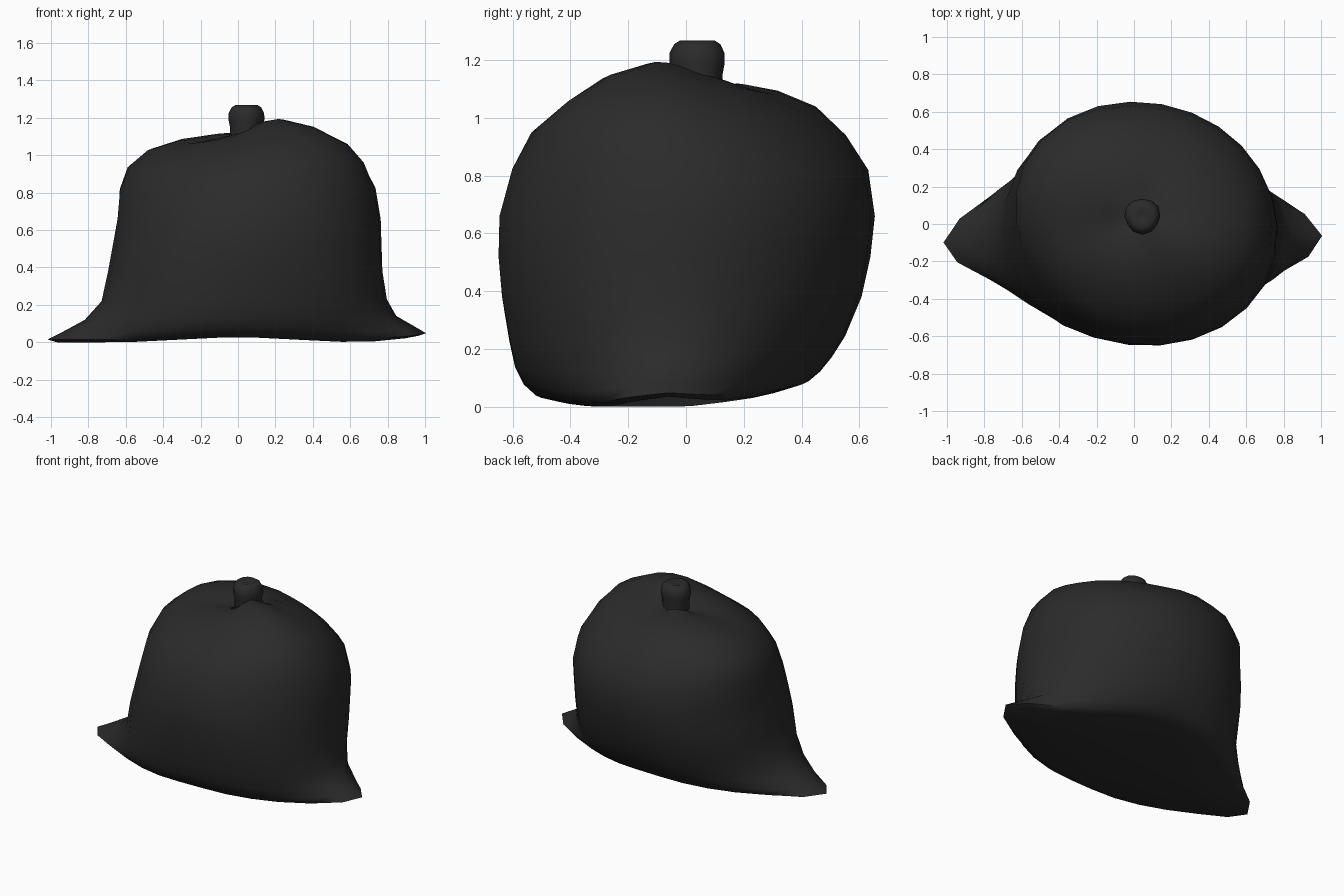
import bpy, bmesh, math

if "Cube" in bpy.data.objects:
    bpy.data.objects.remove(bpy.data.objects["Cube"])

mat = bpy.data.materials.new("black plastic")
mat.diffuse_color = (0.024, 0.024, 0.024, 1)
mat.use_nodes = True
mat.node_tree.nodes["Principled BSDF"].inputs["Base Color"].default_value = mat.diffuse_color
N = 26


def loft(name, rings, floor_centre=None):
    """Skin closed rings of points, closing the start with a face or a fan."""
    bm = bmesh.new()
    loops = [[bm.verts.new(p) for p in r] for r in rings]
    n = len(loops[0])
    for a, b in zip(loops, loops[1:]):
        for i in range(n):
            j = (i + 1) % n
            bm.faces.new((a[i], a[j], b[j], b[i]))
    if floor_centre:
        c = bm.verts.new(floor_centre)
        for i in range(n):
            bm.faces.new((c, loops[0][(i + 1) % n], loops[0][i]))
    else:
        bm.faces.new(loops[0][::-1])
    bm.faces.new(loops[-1])
    bmesh.ops.recalc_face_normals(bm, faces=bm.faces)
    me = bpy.data.meshes.new(name)
    bm.to_mesh(me)
    bm.free()
    ob = bpy.data.objects.new(name, me)
    bpy.context.collection.objects.link(ob)
    me.materials.append(mat)
    bpy.ops.object.select_all(action='DESELECT')
    ob.select_set(True)
    bpy.context.view_layer.objects.active = ob
    bpy.ops.object.shade_smooth_by_angle(angle=math.radians(60))
    return ob


def clamp(v):
    return min(1, max(0, v))


def bag_ring(z, x0, x1, y0, y1, ear):
    """Egg-shaped section with pointed corners; floor and top are warped."""
    pts = []
    cx, cy = (x0 + x1) / 2, (y0 + y1) / 2
    low, high, crown = clamp(1 - z / 0.3), clamp((z - 0.75) / 0.3), clamp((z - 1.06) / 0.06)
    base = clamp(1.5 - z / 0.5)
    for i in range(N):
        a = 2 * math.pi * i / N
        c, s = math.cos(a), math.sin(a)
        diag = math.cos(2 * (a - math.radians(135)))
        # upper part stretched along one diagonal, plus bulging flanks
        r = 1 + (0.02 + 0.08 * high) * diag * clamp(z / 0.5)
        for deg, amount in ((222, 0.085 * base), (325, 0.05 * base), (138, 0.05)):
            r += amount * max(0, math.cos(a - math.radians(deg))) ** 4
        tip = abs(c) ** 8
        x = cx + (x1 - x0) / 2 * c * r + math.copysign(ear * tip, c)
        y = cy + (y1 - y0) / 2 * s * r + (-0.06 if c > 0 else -0.18) * ear * tip
        dz = low * (0.03 * max(0, 1 - abs(x) / 0.6) + 0.12 * max(0, y))
        if c > 0:
            dz += low * 0.035 * tip ** 2
        dz += high * (0.03 * (x - 0.05) - 0.01 * y + 0.03 * max(diag, -0.3))
        dz += crown * 0.035 * math.cos(a + math.radians(22))
        pts.append((x, y, z + dz))
    return pts


# z, left, right, front, back, corner length
profile = [
    (0.000, -0.66, 0.67, -0.45, 0.36, 0.28),
    (0.015, -0.69, 0.69, -0.51, 0.42, 0.30),
    (0.055, -0.69, 0.71, -0.55, 0.46, 0.22),
    (0.120, -0.69, 0.73, -0.58, 0.50, 0.10),
    (0.220, -0.67, 0.75, -0.60, 0.545, 0.03),
    (0.380, -0.67, 0.76, -0.63, 0.60, 0.00),
    (0.520, -0.65, 0.76, -0.645, 0.63, 0.00),
    (0.660, -0.63, 0.76, -0.645, 0.645, 0.00),
    (0.820, -0.62, 0.735, -0.60, 0.62, 0.00),
    (0.940, -0.57, 0.67, -0.53, 0.54, 0.00),
    (1.030, -0.46, 0.58, -0.41, 0.44, 0.00),
    (1.095, -0.30, 0.42, -0.29, 0.31, 0.00),
    (1.125, -0.13, 0.25, -0.15, 0.19, 0.00),
    (1.115, -0.03, 0.13, -0.05, 0.12, 0.00),
]
loft("bag_body", [bag_ring(*p) for p in profile], (0, -0.06, 0.04))

# Tied knot on top
knot_profile = [(1.09, 0.088), (1.15, 0.088), (1.19, 0.096), (1.225, 0.095),
                (1.255, 0.08), (1.268, 0.06), (1.258, 0.025)]
knot = []
for z, r in knot_profile:
    ring = []
    for i in range(12):
        a = 2 * math.pi * i / 12
        q = r * (1 + 0.04 * math.sin(3 * a))
        ring.append((0.045 + q * math.cos(a), 0.042 + q * math.sin(a), z))
    knot.append(ring)
loft("bag_knot", knot)
